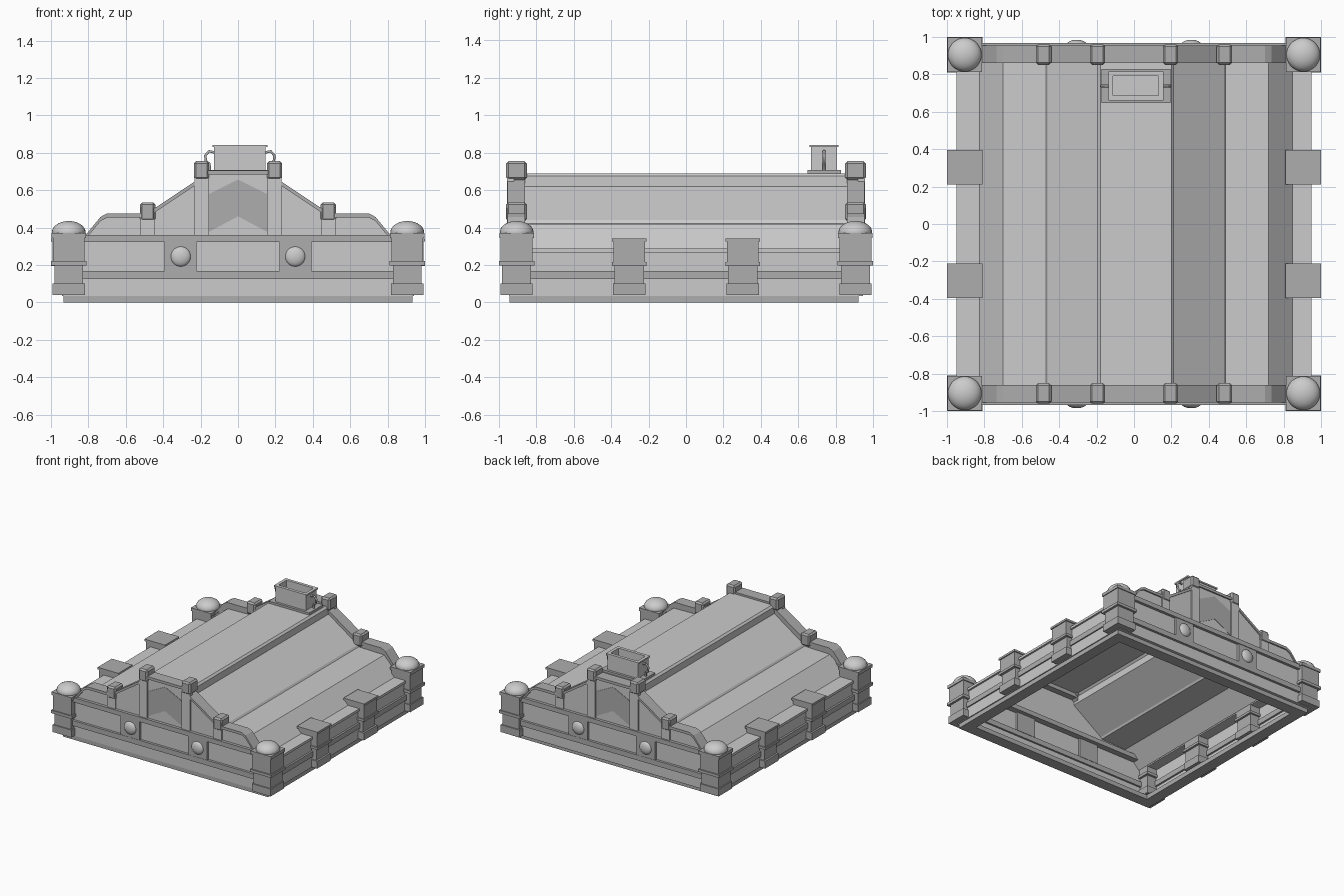
import bpy, bmesh, math

if "Cube" in bpy.data.objects:
    bpy.data.objects.remove(bpy.data.objects["Cube"])

dark = bpy.data.materials.new("dark_trim")
dark.diffuse_color = (0.42, 0.42, 0.42, 1)
dark.use_nodes = True
dark.node_tree.nodes["Principled BSDF"].inputs["Base Color"].default_value = dark.diffuse_color


def finish(name, bm, trim=False):
    bmesh.ops.recalc_face_normals(bm, faces=bm.faces)
    me = bpy.data.meshes.new(name)
    bm.to_mesh(me)
    bm.free()
    ob = bpy.data.objects.new(name, me)
    bpy.context.collection.objects.link(ob)
    if trim:
        me.materials.append(dark)
    return ob


def box(name, x0, x1, y0, y1, z0, z1, trim=False):
    bm = bmesh.new()
    bmesh.ops.create_cube(bm, size=1)
    for v in bm.verts:
        v.co = (x1 if v.co.x > 0 else x0, y1 if v.co.y > 0 else y0, z1 if v.co.z > 0 else z0)
    return finish(name, bm, trim)


def block(name, cx, cy, hx, hy, z0, z1, trim=False):
    return box(name, cx - hx, cx + hx, cy - hy, cy + hy, z0, z1, trim)


def prism(name, pts, y0, y1, trim=False):
    """Extrude an xz outline along y."""
    bm = bmesh.new()
    f = bm.faces.new([bm.verts.new((x, y0, z)) for x, z in pts])
    new = bmesh.ops.extrude_face_region(bm, geom=[f])["geom"]
    bmesh.ops.translate(bm, vec=(0, y1 - y0, 0), verts=[g for g in new if isinstance(g, bmesh.types.BMVert)])
    return finish(name, bm, trim)


def mirrored(half):
    return [(-x, z) for x, z in reversed(half)] + half


def strip(name, line, t, y0, y1, trim=False):
    """Bent slab of vertical thickness t following an xz line."""
    return prism(name, line + [(x, z - t) for x, z in reversed(line)], y0, y1, trim)


def dome(name, loc, scale):
    bpy.ops.mesh.primitive_uv_sphere_add(segments=32, ring_count=16, radius=1, location=loc)
    ob = bpy.context.object
    ob.name = name
    ob.scale = scale
    bpy.ops.object.shade_smooth()
    return ob


def frame(name, cx, cy, ox, oy, ix, iy, z0, z1, trim=False):
    """Rectangular ring."""
    bm = bmesh.new()
    loops = []
    for hx, hy, z in ((ox, oy, z0), (ox, oy, z1), (ix, iy, z1), (ix, iy, z0)):
        loops.append([bm.verts.new((cx + a * hx, cy + b * hy, z)) for a, b in ((-1, -1), (1, -1), (1, 1), (-1, 1))])
    for k in range(4):
        a, b = loops[k], loops[(k + 1) % 4]
        for i in range(4):
            j = (i + 1) % 4
            bm.faces.new((a[i], a[j], b[j], b[i]))
    return finish(name, bm, trim)


# base ring and lower wall courses
frame("base_ring", 0, -0.01, 0.932, 0.932, 0.84, 0.84, 0, 0.037, True)
frame("lower_wall", 0, 0, 0.94, 0.945, 0.915, 0.915, 0.035, 0.125)
frame("middle_band", 0, 0, 0.95, 0.965, 0.90, 0.90, 0.125, 0.168, True)

# stepped roof shell
roof_half = [(0.19, 0.69), (0.205, 0.675), (0.205, 0.62), (0.47, 0.44), (0.48, 0.425),
             (0.71, 0.42), (0.72, 0.41), (0.84, 0.285)]
inner_half = [(x - 0.015, z - 0.015) for x, z in roof_half]
roof = prism("roof_shell", mirrored(roof_half) + list(reversed(mirrored(inner_half))), -0.93, 0.93)
roof.location.x = 0.01

for s in (-1, 1):
    # side walls and ledges
    box("side_upper_wall", s * 0.91, s * 0.935, -0.9, 0.9, 0.165, 0.27)
    box("side_ledge", s * 0.825, s * 0.95, -0.9, 0.9, 0.268, 0.288)
    for y in (-0.303, 0.303):
        # side posts
        block("side_post_foot", s * 0.905, y, 0.088, 0.087, 0.04, 0.10, True)
        block("side_post_shaft", s * 0.903, y, 0.075, 0.078, 0.10, 0.197, True)
        block("side_post_collar", s * 0.905, y, 0.094, 0.092, 0.195, 0.215, True)
        block("side_post_head", s * 0.905, y, 0.086, 0.084, 0.215, 0.325, True)
        block("side_post_cap", s * 0.905, y, 0.094, 0.092, 0.325, 0.342, True)
    for t in (-1, 1):
        # corner posts with domes
        x, y = s * 0.905, t * 0.905
        for part, h, z0, z1 in (("foot", 0.086, 0.04, 0.10), ("shaft", 0.077, 0.10, 0.197),
                                ("collar", 0.095, 0.197, 0.22), ("head", 0.085, 0.22, 0.345),
                                ("cap", 0.092, 0.345, 0.37)):
            block("corner_post_" + part, x, y, h, h, z0, z1, True)
        dome("corner_dome", (x, y, 0.375), (0.09, 0.09, 0.06))

# gable outline, right half, and the full coping line
coping_half = [(0.16, 0.705), (0.225, 0.65), (0.45, 0.50), (0.52, 0.475), (0.70, 0.475),
               (0.735, 0.457), (0.815, 0.36)]
coping = mirrored(coping_half)
lower = [(x, z - 0.012) for x, z in coping]

for t in (-1, 1):
    # front and back walls
    box("end_upper_wall", -0.84, 0.84, t * 0.915, t * 0.945, 0.165, 0.325)
    box("end_top_band", -0.83, 0.83, t * 0.865, t * 0.968, 0.322, 0.36, True)
    # gable wall and coping
    prism("gable_wall", lower + [(0.8, 0.34), (-0.8, 0.34)], t * 0.92, t * 0.944)
    strip("gable_backing", lower, 0.05, t * 0.868, t * 0.925, True)
    strip("gable_coping", coping, 0.022, t * 0.86, t * 0.955, True)
    # chevron panel
    prism("chevron", [(-0.155, 0.58), (0, 0.657), (0.155, 0.58), (0.155, 0.377), (0, 0.46), (-0.155, 0.377)],
          t * 0.93, t * 0.947, True)
    for s in (-1, 1):
        # pilasters with bevelled caps
        for cx, z1, cap in ((0.195, 0.755, 0.085), (0.483, 0.535, 0.03)):
            block("pilaster", s * cx, t * 0.938, 0.037, 0.018, 0.355, z1 - cap)
            head = block("pilaster_cap", s * cx, t * 0.906, 0.041, 0.055, z1 - max(cap, 0.1), z1, True)
            bev = head.modifiers.new("bevel", "BEVEL")
            bev.width = 0.012
            bev.segments = 1
        # medallion blocks with round studs
        block("stud_block", s * 0.308, t * 0.93, 0.086, 0.033, 0.165, 0.325, True)
        dome("round_stud", (s * 0.306, t * 0.958, 0.245), (0.054, 0.027, 0.054))

# chimney with open top
CX, CY = 0.01, 0.738
block("chimney_plate", CX, CY, 0.184, 0.09, 0.685, 0.708, True)
frame("chimney_walls", CX, CY, 0.138, 0.07, 0.122, 0.052, 0.705, 0.832)
frame("chimney_rim", CX, CY, 0.147, 0.077, 0.122, 0.052, 0.83, 0.842)
block("chimney_floor", CX, CY, 0.125, 0.055, 0.705, 0.74)

# chimney handles
for s in (-1, 1):
    cu = bpy.data.curves.new("chimney_handle", "CURVE")
    cu.dimensions = "3D"
    cu.bevel_depth = 0.008
    cu.bevel_resolution = 1
    cu.use_fill_caps = True
    pts = [(0.13, 0.80), (0.165, 0.808), (0.185, 0.785), (0.182, 0.757), (0.163, 0.74), (0.16, 0.705)]
    sp = cu.splines.new("POLY")
    sp.points.add(len(pts) - 1)
    for p, (x, z) in zip(sp.points, pts):
        p.co = (CX + s * x, CY, z, 1)
    ob = bpy.data.objects.new("chimney_handle", cu)
    cu.materials.append(dark)
    bpy.context.collection.objects.link(ob)
